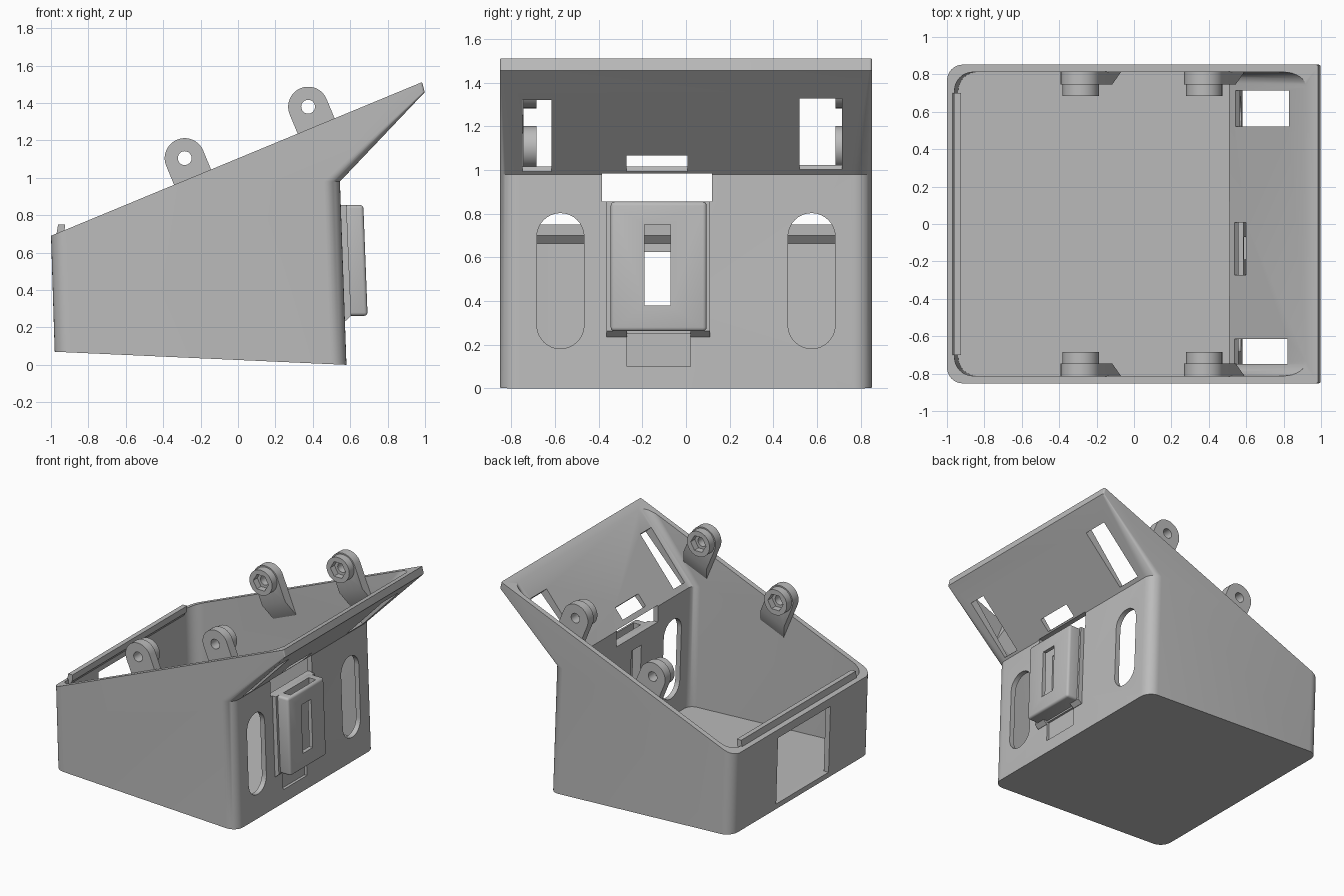
import bpy, bmesh
from math import sin, cos, pi, atan2
from mathutils import Vector

if "Cube" in bpy.data.objects:
    bpy.data.objects.remove(bpy.data.objects["Cube"], do_unlink=True)

grey = bpy.data.materials.new("plain grey")
grey.use_nodes = True
COLOUR = (0.5, 0.5, 0.5, 1)
grey.diffuse_color = COLOUR
grey.node_tree.nodes["Principled BSDF"].inputs["Base Color"].default_value = COLOUR


def loft(name, loops):
    """Closed solid through a list of equal-length 3D loops."""
    bm = bmesh.new()
    rings = [[bm.verts.new(p) for p in loop] for loop in loops]
    n = len(rings[0])
    for a, b in zip(rings, rings[1:]):
        for i in range(n):
            j = (i + 1) % n
            bm.faces.new((a[i], a[j], b[j], b[i]))
    bm.faces.new(rings[0][::-1])
    bm.faces.new(rings[-1])
    bmesh.ops.recalc_face_normals(bm, faces=bm.faces)
    mesh = bpy.data.meshes.new(name)
    bm.to_mesh(mesh)
    bm.free()
    mesh.materials.append(grey)
    ob = bpy.data.objects.new(name, mesh)
    bpy.context.collection.objects.link(ob)
    return ob


def prism(name, pts, y0, y1, end=None):
    """Side profile in x and z, pulled along y."""
    return loft(name, [[(x, y0, z) for x, z in pts],
                       [(x, y1, z) for x, z in end or pts]])


def box(name, x0, x1, y0, y1, z0, z1):
    return prism(name, [(x0, z0), (x1, z0), (x1, z1), (x0, z1)], y0, y1)


def disc(cx, cz, r, n=40):
    return [(cx + r * cos(2 * pi * i / n), cz + r * sin(2 * pi * i / n)) for i in range(n)]


def apply_modifier(ob, mod):
    bpy.context.view_layer.objects.active = ob
    bpy.ops.object.modifier_apply(modifier=mod.name)


def cut(ob, cutter):
    mod = ob.modifiers.new("cut", 'BOOLEAN')
    mod.operation, mod.solver, mod.object = 'DIFFERENCE', 'EXACT', cutter
    apply_modifier(ob, mod)
    bpy.data.objects.remove(cutter, do_unlink=True)


def bevel(ob, width):
    mod = ob.modifiers.new("bevel", 'BEVEL')
    mod.width, mod.segments, mod.limit_method = width, 3, 'ANGLE'
    apply_modifier(ob, mod)


def rounded_loop(back, front, half, r_back, r_front, n=8):
    """Rounded rectangle whose two ends sit at different heights."""
    (xb, zb), (xf, zf) = back, front
    pts = []
    for sx, sy, start in ((1, 1, 0), (-1, 1, 1), (-1, -1, 2), (1, -1, 3)):
        r = r_back if sx > 0 else r_front
        cx = xb - r if sx > 0 else xf + r
        for i in range(n + 1):
            a = (start + i / n) * pi / 2
            x = cx + r * cos(a)
            y = sy * (half - r) + r * sin(a)
            pts.append((x, y, zf + (zb - zf) * (x - xf) / (xb - xf)))
    return pts


def shell(name, half, r_front, levels):
    return loft(name, [rounded_loop(b, f, half, r, r_front) for b, f, r in levels])


# Shell: lofted outside, minus the cavity, minus everything above the sloped rim
body = shell("case_body", 0.852, 0.085, [
    ((0.58, 0), (-0.98, 0.07), 0.085), ((0.545, 0.98), (-1.009, 0.98), 0.085),
    ((0.998, 1.457), (-1.02, 1.457), 0.012), ((0.972, 1.56), (-1.02, 1.56), 0.012)])
cut(body, shell("cavity", 0.812, 0.1, [
    ((0.54, 0.04), (-0.94, 0.11), 0.06), ((0.507, 0.98), (-0.969, 0.98), 0.06),
    ((0.92, 1.485), (-0.975, 1.485), 0.08), ((1.02, 1.607), (-0.975, 1.607), 0.08)]))


def rim(x):
    return 1.104 + 0.414 * x


cut(body, prism("above_rim", [(-1.5, rim(-1.5)), (1.5, rim(1.5)), (1.5, 3), (-1.5, 3)], -1.2, 1.2))

# Openings in the low wall and behind the clip
cut(body, box("window", -1.2, -0.85, -0.34, 0.30, 0.11, 0.625))
cut(body, box("wall_hole", 0.4, 0.7, -0.385, 0.12, 0.855, 0.985))
cut(body, box("clip_slot", 0.4, 0.9, -0.19, -0.07, 0.38, 0.75))
cut(body, box("clip_recess", 0.555, 0.8, -0.27, 0.02, 0.1, 0.25))

# Two long rounded slots in the upright wall
for side in (-1, 1):
    outline = []
    for i in range(34):
        a = pi * (i if i < 17 else i - 1) / 16
        cz = 0.695 if i < 17 else 0.29
        outline.append((side * 0.575 + 0.108 * cos(a), cz + 0.108 * sin(a)))
    cut(body, loft("long_slot", [[(x, y, z) for y, z in outline] for x in (0.4, 0.8)]))

# Slots through the flared panel, cut square to it
along = Vector((0.453, 0.477)).normalized()
across = Vector((along.y, -along.x))


def flare_slot(start, length, y0, y1):
    a = Vector((0.545, 0.98)) + along * start
    b = a + along * length
    cut(body, prism("flare_slot", [a - across * 0.15, b - across * 0.15,
                                   b + across * 0.15, a + across * 0.15], y0, y1))


flare_slot(0.03, 0.45, 0.52, 0.715)
flare_slot(0.02, 0.45, -0.748, -0.615)
flare_slot(0.02, 0.1, -0.273, 0.007)

# Ridge along the low rim
prism("rim_ridge", [(-0.98, 0.655), (-0.966, 0.655), (-0.928, 0.7),
                    (-0.925, 0.75), (-0.962, 0.75), (-0.972, 0.69)], -0.7, 0.7)

# Clip pocket on the upright wall
pocket = prism("clip_pocket", [(0.555, 0.262), (0.693, 0.262), (0.67, 0.855), (0.53, 0.855)], -0.345, 0.095)
bevel(pocket, 0.018)
cut(pocket, prism("pocket_hollow", [(0.6, 0.3), (0.66, 0.3), (0.64, 1), (0.58, 1)], -0.28, 0.03))
cut(pocket, box("pocket_slot", 0.4, 0.9, -0.19, -0.07, 0.38, 0.75))
for name, y0, y1 in (("right_clip_rail", -0.365, -0.27), ("left_clip_rail", 0.02, 0.11)):
    prism(name, [(0.555, 0.235), (0.575, 0.235), (0.605, 0.262), (0.58, 0.855), (0.53, 0.855)], y0, y1)

# Four hinge ears, leaning square to the rim, with hex pockets facing inwards
tilt = atan2(0.414, 1)


def ear_outline(cx, cz, r, drop):
    local = [(r * cos(pi * i / 20), r * sin(pi * i / 20)) for i in range(21)]
    local += [(-r, -drop), (r, -drop)]
    return [(cx + u * cos(tilt) - v * sin(tilt), cz + u * sin(tilt) + v * cos(tilt)) for u, v in local]


for place, cx, cz in (("low", -0.285, 1.105), ("high", 0.375, 1.38)):
    for hand, s in (("left", 1), ("right", -1)):
        ear = prism(f"{place}_{hand}_ear", ear_outline(cx, cz, 0.107, 0.18), s * 0.745, s * 0.815,
                    ear_outline(cx, cz, 0.107, 0.31))
        boss = prism(f"{place}_{hand}_boss", disc(cx, cz, 0.097), s * 0.685, s * 0.748)
        for part in (ear, boss):
            cut(part, prism("bolt_hole", disc(cx, cz, 0.037, 24), s * 0.6, s * 0.9))
        cut(boss, prism("hex_hole", disc(cx, cz, 0.065, 6), s * 0.6, s * 0.735))

# Smooth the rounded parts, keep hard edges
bpy.ops.object.select_all(action='DESELECT')
for ob in bpy.context.collection.objects:
    if ob.type == 'MESH' and grey.name in ob.data.materials:
        ob.select_set(True)
        bpy.context.view_layer.objects.active = ob
bpy.ops.object.shade_smooth_by_angle(angle=pi / 6)
